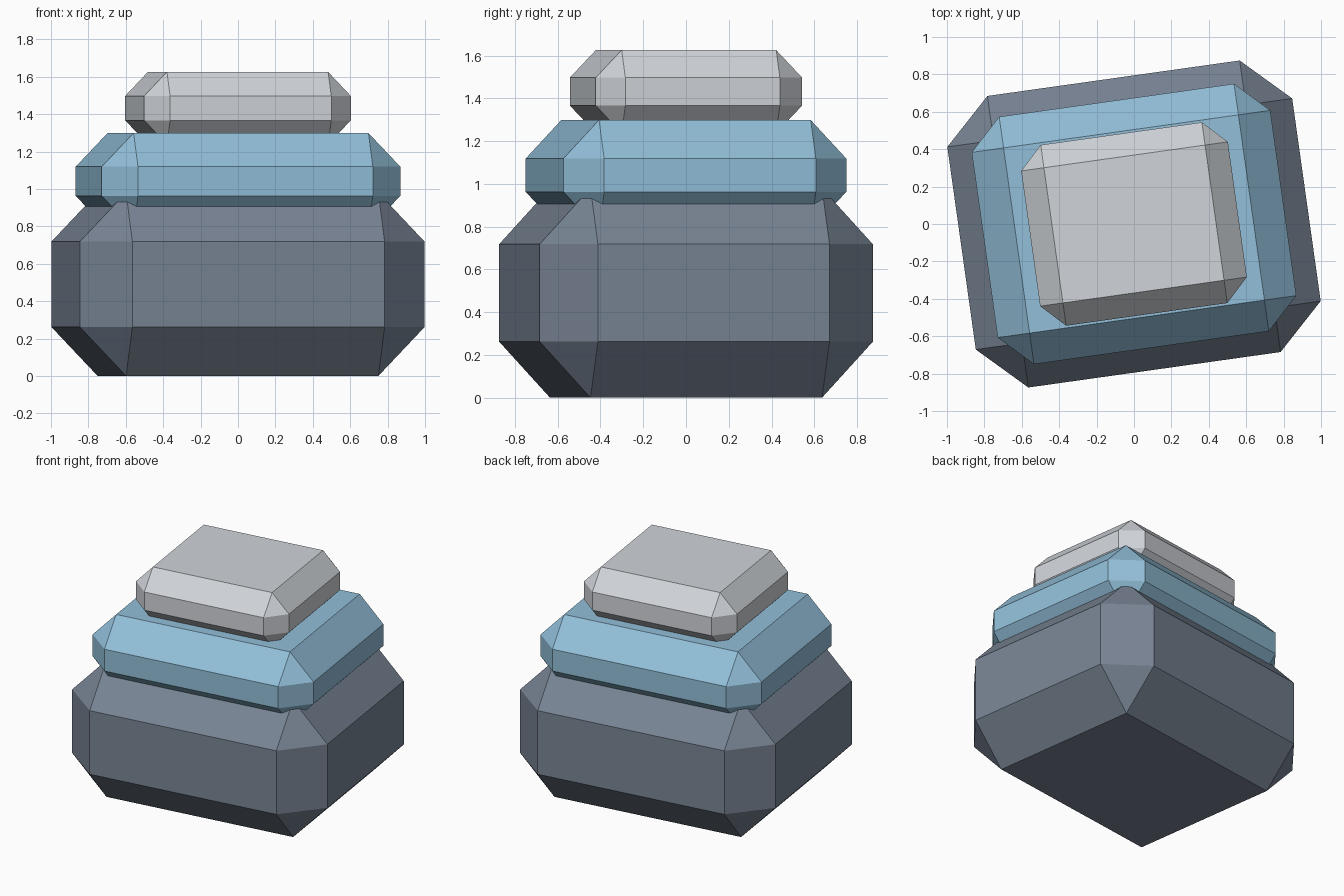
import bpy
import bmesh
import math
from mathutils import Matrix, Vector

if "Cube" in bpy.data.objects:
    bpy.data.objects.remove(bpy.data.objects["Cube"])

TURN = Matrix.Rotation(math.radians(8), 3, 'Z')


def material(name, rgb):
    mat = bpy.data.materials.new(name)
    mat.use_nodes = True
    mat.diffuse_color = (*rgb, 1)
    mat.node_tree.nodes["Principled BSDF"].inputs["Base Color"].default_value = (*rgb, 1)
    return mat


def stone(name, half, chamfer, z, mat):
    """Chamfered block with its own half size and chamfer width on each axis."""
    bm = bmesh.new()
    bmesh.ops.create_cube(bm, size=2)
    bmesh.ops.bevel(bm, geom=bm.edges[:], offset=0.5, segments=1,
                    profile=0.5, affect='EDGES')
    for v in bm.verts:
        v.co = Vector([math.copysign(h if abs(c) > 0.75 else h - b, c)
                       for c, h, b in zip(v.co, half, chamfer)])
        v.co = TURN @ v.co
    bmesh.ops.recalc_face_normals(bm, faces=bm.faces[:])
    mesh = bpy.data.meshes.new(name)
    bm.to_mesh(mesh)
    bm.free()
    mesh.materials.append(mat)
    obj = bpy.data.objects.new(name, mesh)
    obj.location.z = z
    bpy.context.collection.objects.link(obj)


# Stacked stones, from the ground up
stone("bottom_stone", (0.931, 0.787, 0.49), (0.25, 0.24, 0.262), 0.49,
      material("slate grey", (0.188, 0.231, 0.296)))
stone("middle_stone", (0.806, 0.668, 0.258), (0.172, 0.168, 0.18), 1.041,
      material("light blue", (0.287, 0.521, 0.694)))
stone("top_stone", (0.558, 0.488, 0.194), (0.123, 0.123, 0.129), 1.432,
      material("pale grey", (0.63, 0.658, 0.694)))
